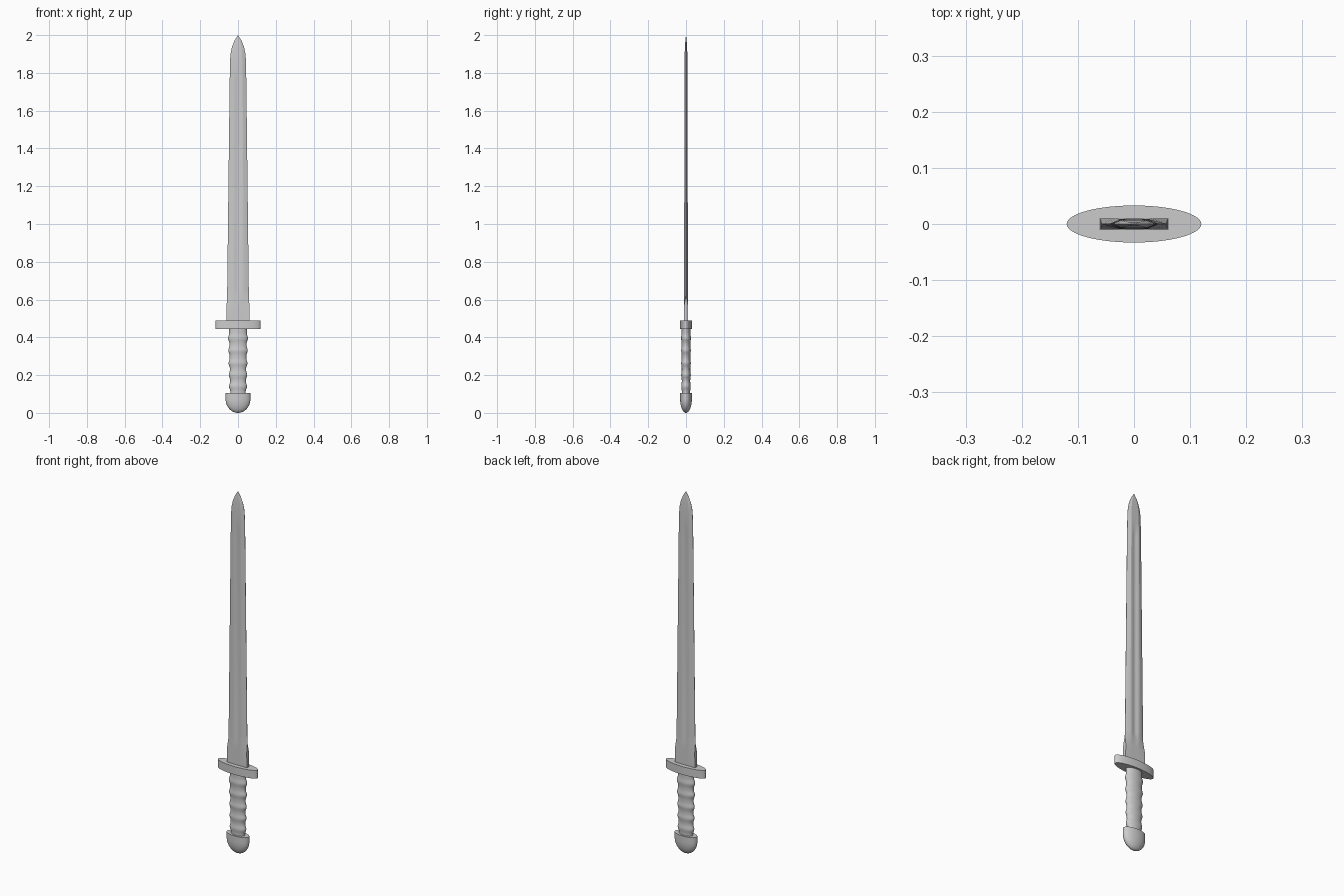
import bpy, bmesh, math

if "Cube" in bpy.data.objects:
    bpy.data.objects.remove(bpy.data.objects["Cube"])


def loft(name, rings, smooth=None):
    """Skin a stack of equal-length point rings and cap both ends."""
    bm = bmesh.new()
    loops = [[bm.verts.new(p) for p in ring] for ring in rings]
    n = len(loops[0])
    for a, b in zip(loops, loops[1:]):
        for i in range(n):
            j = (i + 1) % n
            bm.faces.new((a[i], a[j], b[j], b[i]))
    bm.faces.new(loops[0][::-1])
    bm.faces.new(loops[-1])
    bmesh.ops.remove_doubles(bm, verts=bm.verts, dist=0.00002)
    bmesh.ops.recalc_face_normals(bm, faces=bm.faces)
    mesh = bpy.data.meshes.new(name)
    bm.to_mesh(mesh)
    bm.free()
    obj = bpy.data.objects.new(name, mesh)
    bpy.context.collection.objects.link(obj)
    if smooth:
        bpy.context.view_layer.objects.active = obj
        obj.select_set(True)
        bpy.ops.object.shade_smooth_by_angle(angle=math.radians(smooth))
        obj.select_set(False)
    return obj


def ellipse(rx, ry, z, n=48):
    return [(rx * math.cos(2 * math.pi * i / n),
             ry * math.sin(2 * math.pi * i / n), z) for i in range(n)]


def blade_section(z, w, t, edge, depth):
    """Bevelled section with a central fuller, mirrored in x and y."""
    f = min(0.016, w * 0.35)
    half = [(w, edge), (w * 0.55, t), (f, t), (f * 0.55, t - depth * 0.8), (0, t - depth)]
    top = half + [(-x, y) for x, y in half[-2::-1]]
    return [(x, y, z) for x, y in top + [(x, -y) for x, y in top[::-1]]]


# Blade: height, half width, half thickness, edge half thickness, fuller depth
blade_rows = [
    (0.48, 0.062, 0.0100, 0.0100, 0),
    (0.57, 0.060, 0.0100, 0.0100, 0),
    (0.62, 0.058, 0.0098, 0.0010, 0),
    (0.66, 0.057, 0.0098, 0.0006, 0.005),
    (1.76, 0.044, 0.0085, 0.0006, 0.004),
    (1.81, 0.043, 0.0082, 0.0006, 0),
    (1.88, 0.041, 0.0075, 0.0005, 0),
    (1.91, 0.038, 0.0068, 0.0005, 0),
    (1.94, 0.031, 0.0055, 0.0004, 0),
    (1.97, 0.019, 0.0035, 0.0003, 0),
    (2.00, 0.0005, 0.0003, 0.0002, 0),
]
loft("blade", [blade_section(*r) for r in blade_rows], 20)

# Oval crossguard
loft("crossguard", [ellipse(0.12, 0.033, z, 64) for z in (0.445, 0.49)], 30)

# Grip with rounded ridges
grip = []
for i in range(61):
    z = 0.10 + 0.35 * i / 60
    u = (z - 0.10) / 0.35
    ridge = 0.0
    for c in (0.14, 0.20, 0.263, 0.33, 0.395):
        ridge += math.exp(-((z - c) / 0.016) ** 2)
    rx = 0.040 + 0.007 * u + 0.007 * ridge
    ry = 0.022 + 0.001 * u + 0.003 * ridge
    grip.append(ellipse(rx, ry, z))
loft("grip", grip, 40)

# Domed pommel with a flat top
pommel = []
for i in range(15):
    a = math.pi / 2 * i / 14
    s = max(math.sin(a), 0.001)
    pommel.append(ellipse(0.066 * s, 0.031 * s, 0.075 * (1 - math.cos(a))))
pommel.append(ellipse(0.066, 0.031, 0.105))
loft("pommel", pommel, 40)
